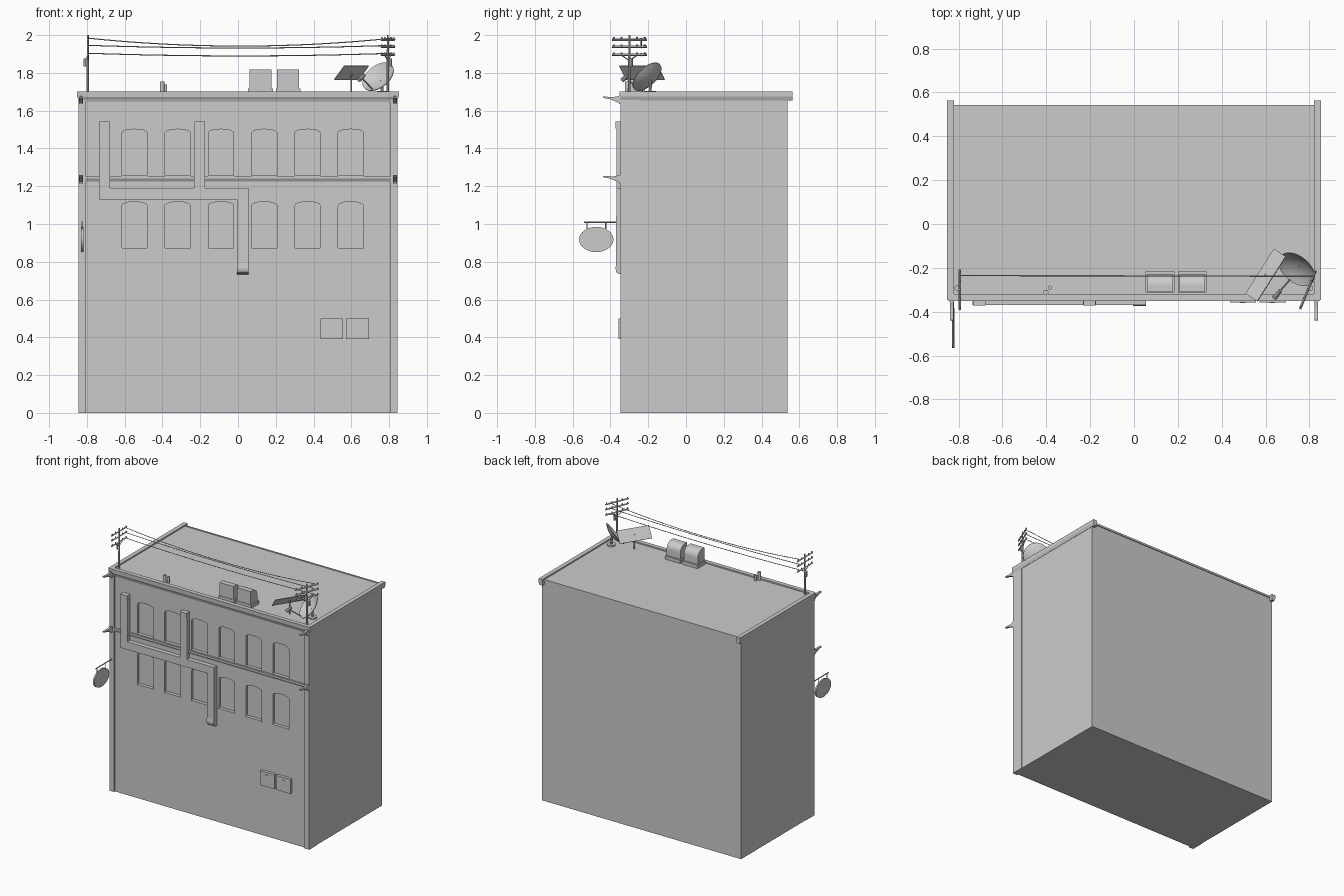
import bpy, bmesh, math
from mathutils import Vector, Matrix

if "Cube" in bpy.data.objects:
    bpy.data.objects.remove(bpy.data.objects["Cube"])


def finish(name, bm, smooth=False):
    bmesh.ops.recalc_face_normals(bm, faces=bm.faces)
    me = bpy.data.meshes.new(name)
    bm.to_mesh(me)
    bm.free()
    ob = bpy.data.objects.new(name, me)
    bpy.context.collection.objects.link(ob)
    if smooth:
        bpy.ops.object.select_all(action='DESELECT')
        ob.select_set(True)
        bpy.context.view_layer.objects.active = ob
        bpy.ops.object.shade_smooth_by_angle(angle=math.radians(35))
    return ob


def add_prism(bm, pts, axis, a, b):
    """Extrude a 2D profile along an axis: X takes (y,z), Y takes (x,z), Z takes (x,y)."""
    place = {'X': lambda p, t: (t, p[0], p[1]),
             'Y': lambda p, t: (p[0], t, p[1]),
             'Z': lambda p, t: (p[0], p[1], t)}[axis]
    va = [bm.verts.new(place(p, a)) for p in pts]
    vb = [bm.verts.new(place(p, b)) for p in pts]
    bm.faces.new(va)
    bm.faces.new(vb[::-1])
    n = len(pts)
    for i in range(n):
        bm.faces.new((va[i], vb[i], vb[(i + 1) % n], va[(i + 1) % n]))


def prism(name, pts, axis, a, b, smooth=False):
    bm = bmesh.new()
    add_prism(bm, pts, axis, a, b)
    return finish(name, bm, smooth)


def box(name, x0, x1, y0, y1, z0, z1):
    return prism(name, [(x0, y0), (x1, y0), (x1, y1), (x0, y1)], 'Z', z0, z1)


def rod(name, p, q, r, n=8, r2=None):
    p, q = Vector(p), Vector(q)
    bm = bmesh.new()
    m = Matrix.Translation((p + q) / 2) @ (q - p).to_track_quat('Z', 'Y').to_matrix().to_4x4()
    bmesh.ops.create_cone(bm, cap_ends=True, segments=n, radius1=r,
                          radius2=r if r2 is None else r2, depth=(q - p).length, matrix=m)
    return finish(name, bm, n > 6)


def arc(cx, cy, rx, ry, a0, a1, n):
    return [(cx + rx * math.cos(math.radians(a0 + (a1 - a0) * i / n)),
             cy + ry * math.sin(math.radians(a0 + (a1 - a0) * i / n))) for i in range(n + 1)]


# Main body with arched window recesses
FRONT = -0.335
body = box("building_body", -0.842, 0.842, FRONT, 0.537, 0, 1.692)
cut = bmesh.new()
for row, z in enumerate((0.873, 1.257)):
    for i in range(6):
        x = -0.548 + 0.229 * i
        shape = [(x - 0.067, z), (x + 0.067, z)] + arc(x, z + 0.225, 0.067, 0.02, 0, 180, 8)
        add_prism(cut, shape, 'Y', FRONT - 0.05, FRONT + 0.018)
        box("window_sill", x - 0.068, x + 0.068, FRONT - 0.007, FRONT + 0.02, z - 0.006, z)
cutter = finish("window_cutter", cut)
cutter.hide_render = True
mod = body.modifiers.new("windows", 'BOOLEAN')
mod.operation, mod.solver, mod.object = 'DIFFERENCE', 'EXACT', cutter
bpy.context.view_layer.objects.active = body
bpy.ops.object.modifier_apply(modifier=mod.name)
bpy.data.objects.remove(cutter)

# Corner pilasters, side copings and pointed corner ornaments
for s in (-1, 1):
    xs = sorted((s * 0.807, s * 0.845))
    box("corner_pilaster", *xs, -0.347, -0.25, 0, 1.66)
    prism("side_coping", [(s * 0.82, 1.655), (s * 0.844, 1.655), (s * 0.852, 1.675),
                          (s * 0.852, 1.702), (s * 0.82, 1.702)], 'Y', -0.347, 0.563)
    for z in (1.655, 1.235):
        prism("corner_ornament", [(-0.34, z - 0.015), (-0.365, z - 0.01), (-0.405, z + 0.006),
                                  (-0.44, z + 0.013), (-0.438, z + 0.02), (-0.385, z + 0.017),
                                  (-0.34, z + 0.025)], 'X', s * 0.831 - 0.008, s * 0.831 + 0.008)
        box("ornament_plate", s * 0.831 - 0.011, s * 0.831 + 0.011, -0.355, -0.34, z - 0.02, z + 0.025)

# Front cornice, back roof lip and floor ledge
prism("front_cornice", [(-0.32, 1.645), (-0.338, 1.645), (-0.343, 1.66), (-0.35, 1.672),
                        (-0.352, 1.702), (-0.32, 1.702)], 'X', -0.845, 0.845)
box("back_roof_lip", -0.82, 0.82, 0.53, 0.543, 1.68, 1.695)
prism("floor_ledge", [(-0.32, 1.225), (-0.34, 1.225), (-0.349, 1.24), (-0.349, 1.252),
                      (-0.32, 1.252)], 'X', -0.81, 0.81)

# Air duct on the facade
D = -0.369
box("duct_horizontal", -0.737, 0.055, D, FRONT, 1.13, 1.19)
for x in (-0.706, -0.203):
    box("duct_riser", x - 0.029, x + 0.029, D, FRONT, 1.19, 1.505)
    box("duct_cap", x - 0.028, x + 0.028, D - 0.003, FRONT, 1.505, 1.542)
prism("duct_drop", [(FRONT, 1.13), (D, 1.13), (D - 0.001, 0.79), (D - 0.004, 0.765), (D, 0.745),
                    (-0.355, 0.735), (FRONT, 0.733)], 'X', -0.005, 0.055)

# Wall units on the lower facade
for x0, x1 in ((0.438, 0.557), (0.573, 0.693)):
    box("wall_unit", x0, x1, -0.357, FRONT, 0.39, 0.5)
    box("wall_unit_handle", x0 + 0.045, x0 + 0.07, -0.36, -0.355, 0.478, 0.482)

# Hanging oval sign
X = -0.825
prism("oval_sign", arc(-0.475, 0.918, 0.091, 0.067, 0, 360, 32)[:-1], 'X', X - 0.006, X + 0.006, True)
rod("sign_bar", (X, -0.34, 1.01), (X, -0.54, 1.01), 0.004)
for y in (-0.525, -0.425):
    rod("sign_hanger", (X, y, 1.01), (X, y, 0.965), 0.003)

# Rounded rooftop vents with flanged base
for x0, x1 in ((0.06, 0.177), (0.207, 0.323)):
    box("vent_base", x0 - 0.007, x1 + 0.007, -0.312, -0.216, 1.69, 1.718)
    prism("vent_hood", [(-0.228, 1.715), (-0.308, 1.715), (-0.308, 1.818), (-0.28, 1.818)]
          + arc(-0.28, 1.766, 0.052, 0.052, 90, 0, 8), 'X', x0, x1, True)

# Roof pipes
rod("roof_pipe", (-0.402, -0.312, 1.69), (-0.402, -0.312, 1.755), 0.012, 12)
rod("small_roof_pipe", (-0.384, -0.29, 1.69), (-0.384, -0.29, 1.738), 0.009, 12)

# Satellite dish: shallow bowl facing front, left and up
n = Vector((-0.5, -0.6, 0.62)).normalized()
c = Vector((0.745, -0.203, 1.776))
bm = bmesh.new()
frame = Matrix.Translation(c) @ n.to_track_quat('Z', 'Y').to_matrix().to_4x4()
SEG, R = 28, 0.095
rings = []
for off in (0.0, -0.004):
    for k in range(1, 6):
        r = R * k / 5
        h = 0.03 * (k / 5) ** 2 - 0.022 + off
        rings.append([bm.verts.new(frame @ Vector((r * math.cos(2 * math.pi * j / SEG),
                                                   r * math.sin(2 * math.pi * j / SEG), h))) for j in range(SEG)])
for a, b in ((0, 1), (1, 2), (2, 3), (3, 4), (4, 9), (5, 6), (6, 7), (7, 8), (8, 9)):
    for j in range(SEG):
        k = (j + 1) % SEG
        bm.faces.new((rings[a][j], rings[a][k], rings[b][k], rings[b][j]))
bm.faces.new(rings[0])
bm.faces.new(rings[5])
finish("satellite_dish", bm, True)
back = c - n * 0.025
rod("dish_mast", (0.765, -0.19, 1.69), back, 0.008)
rod("dish_foot", (0.765, -0.19, 1.69), (0.765, -0.19, 1.703), 0.03, 12)
feed = Vector((0.655, -0.318, 1.775))
rod("dish_feed_arm", (0.71, -0.255, 1.715), feed, 0.004)
rod("dish_receiver", feed + Vector((-0.015, -0.018, -0.012)), feed + Vector((0.013, 0.014, 0.014)), 0.013, 10, 0.009)

# Tilted roof panel on a post
d, s = Vector((0.13, 0.205, 0)), Vector((0.053, -0.036, 0.072))
o = Vector((0.508, -0.317, 1.766))
t = d.cross(s).normalized() * 0.004
bm = bmesh.new()
lo = [bm.verts.new(o + v) for v in (0 * d, d, d + s, s)]
hi = [bm.verts.new(o + v + t) for v in (0 * d, d, d + s, s)]
bm.faces.new(lo)
bm.faces.new(hi)
for i in range(4):
    j = (i + 1) % 4
    bm.faces.new((lo[i], lo[j], hi[j], hi[i]))
finish("roof_panel", bm)
rod("panel_post", (0.6, -0.232, 1.69), (0.6, -0.232, 1.803), 0.004)

# Utility poles with crossarms, insulators and transformer
LEVELS = (1.976, 1.938, 1.896)
ends = []
for x, arm in ((-0.795, Vector((0, 0.093, 0))), (0.793, Vector((0.036, 0.088, 0)))):
    base = Vector((x, -0.3, 0))
    rod("utility_pole", base + Vector((0, 0, 1.69)), base + Vector((0, 0, 2.0)), 0.007, 8, 0.005)
    for z in LEVELS:
        m = base + Vector((0, 0, z))
        rod("crossarm", m - arm, m + arm, 0.006, 4)
        for f in (-0.9, -0.45, 0.45, 0.9):
            p = m + arm * f
            rod("insulator", p, p + Vector((0, 0, 0.013)), 0.004, 6)
    for f in (-0.5, 0.5):
        rod("arm_brace", base + Vector((0, 0, 1.865)), base + arm * f + Vector((0, 0, 1.896)), 0.003, 4)
    tx = base + Vector((-0.012 if x < 0 else 0.012, 0.008, 0))
    rod("transformer", tx + Vector((0, 0, 1.835)), tx + Vector((0, 0, 1.875)), 0.012, 10)
    ends.append(base + arm * 0.7)

# Sagging wires between the poles
for z, sag in zip(LEVELS, (0.042, 0.014, 0.014)):
    cu = bpy.data.curves.new("wire", 'CURVE')
    cu.dimensions, cu.bevel_depth, cu.bevel_resolution = '3D', 0.0028, 0
    sp = cu.splines.new('POLY')
    sp.points.add(16)
    for i, pt in enumerate(sp.points):
        u = i / 16
        p = ends[0].lerp(ends[1], u)
        pt.co = (p.x, p.y, z + 0.008 - sag * 4 * u * (1 - u), 1)
    bpy.context.collection.objects.link(bpy.data.objects.new("wire", cu))
